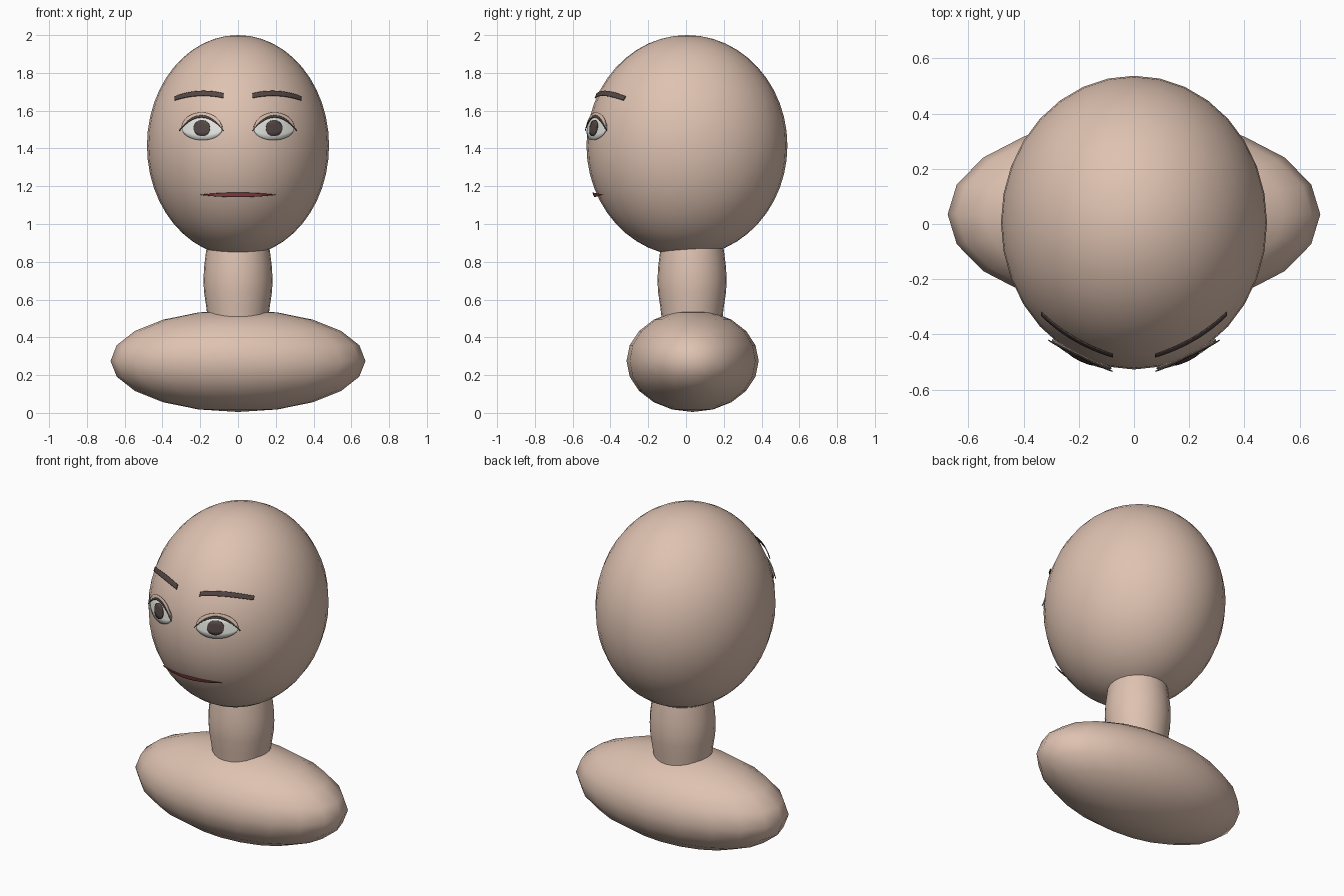
import bpy, bmesh, math
from mathutils import Matrix

if "Cube" in bpy.data.objects:
    bpy.data.objects.remove(bpy.data.objects["Cube"])

HEAD_C = (0.0, 0.005, 1.415)
HEAD_R = (0.482, 0.532, 0.585)


def material(name, rgb):
    lin = [((c / 255 + 0.055) / 1.055) ** 2.4 for c in rgb]
    m = bpy.data.materials.new(name)
    m.diffuse_color = (*lin, 1)
    m.use_nodes = True
    m.node_tree.nodes["Principled BSDF"].inputs["Base Color"].default_value = m.diffuse_color
    return m


SKIN = material("skin", (222, 194, 177))
DARK = material("dark_brown", (84, 71, 68))
WHITE = material("eye_white", (236, 238, 232))
LIP = material("lip_red", (158, 74, 80))


def add_object(name, bm, mat, smooth=True):
    mesh = bpy.data.meshes.new(name)
    bm.to_mesh(mesh)
    bm.free()
    mesh.materials.append(mat)
    for p in mesh.polygons:
        p.use_smooth = smooth
    ob = bpy.data.objects.new(name, mesh)
    bpy.context.collection.objects.link(ob)
    return ob


def ellipsoid(name, centre, radii, segments, rings):
    bm = bmesh.new()
    bmesh.ops.create_uvsphere(
        bm, u_segments=segments, v_segments=rings, radius=1,
        matrix=Matrix.Translation(centre) @ Matrix.Diagonal((*radii, 1)))
    return add_object(name, bm, SKIN)


def lathe(name, profile, centre_y, n):
    bm = bmesh.new()
    rows = []
    for r, z in profile:
        rows.append([bm.verts.new((r * math.cos(2 * math.pi * i / n),
                                   centre_y + r * math.sin(2 * math.pi * i / n), z))
                     for i in range(n)])
    for a, b in zip(rows, rows[1:]):
        for i in range(n):
            j = (i + 1) % n
            bm.faces.new((a[i], a[j], b[j], b[i]))
    return add_object(name, bm, SKIN)


def face_plate(name, mat, cx, half, low, high, lift, mirror=True, n=16):
    """Thin plate wrapped on the face; low and high give its z edges for t in -1..1."""
    rx, ry, rz = (r + lift for r in HEAD_R)

    def on_face(x, z):
        k = 1 - (x / rx) ** 2 - ((z - HEAD_C[2]) / rz) ** 2
        return (x, HEAD_C[1] - ry * math.sqrt(max(k, 0)), z)

    bm = bmesh.new()
    columns = []
    for i in range(n + 1):
        t = -math.cos(math.pi * i / n)
        x = cx + half * t
        columns.append([bm.verts.new(on_face(x, low(t) + (high(t) - low(t)) * f / 4))
                        for f in range(5)])
    for a, b in zip(columns, columns[1:]):
        for k in range(4):
            bm.faces.new((a[k], b[k], b[k + 1], a[k + 1]))
    bmesh.ops.remove_doubles(bm, verts=bm.verts, dist=0.0002)
    ob = add_object(name, bm, mat)
    solid = ob.modifiers.new("thickness", 'SOLIDIFY')
    solid.thickness = 0.004
    solid.offset = -1
    if mirror:
        ob.modifiers.new("mirror", 'MIRROR').use_mirror_merge = False
    return ob


def arc(t):
    return 1 - t * t


def circle(t):
    return math.sqrt(max(0, 1 - t * t))


# Head, neck and shoulders
ellipsoid("head", HEAD_C, HEAD_R, 32, 24)
lathe("neck", [(0.155, 0.45), (0.168, 0.56), (0.180, 0.64), (0.183, 0.70),
               (0.180, 0.77), (0.170, 0.85), (0.160, 0.92)], 0.032, 24)
ellipsoid("shoulders", (0, 0.035, 0.275), (0.675, 0.35, 0.27), 20, 10)

# Eyes: white, iris, lash line and upper lid
face_plate("eye_white", WHITE, 0.19, 0.108,
           lambda t: 1.508 - 0.064 * circle(t),
           lambda t: 1.508 + 0.060 * circle(t), 0.012)
face_plate("iris", DARK, 0.192, 0.043,
           lambda t: 1.508 - 0.043 * circle(t),
           lambda t: 1.508 + 0.043 * circle(t), 0.016)
face_plate("lash_line", DARK, 0.195, 0.117,
           lambda t: 1.492 + 0.072 * arc(t),
           lambda t: 1.497 + 0.080 * arc(t), 0.020)
face_plate("upper_lid", SKIN, 0.193, 0.108,
           lambda t: 1.505 + 0.070 * arc(t),
           lambda t: 1.505 + 0.086 * circle(t), 0.018)

# Eyebrows
face_plate("eyebrow", DARK, 0.207, 0.130,
           lambda t: 1.661 - 0.006 * t + 0.018 * arc(t),
           lambda t: 1.684 - 0.008 * t + 0.021 * arc(t), 0.015)

# Lips
face_plate("lips", LIP, 0, 0.20,
           lambda t: 1.154 - 0.012 * arc(t),
           lambda t: 1.154 + 0.011 * arc(t), 0.018, mirror=False)
